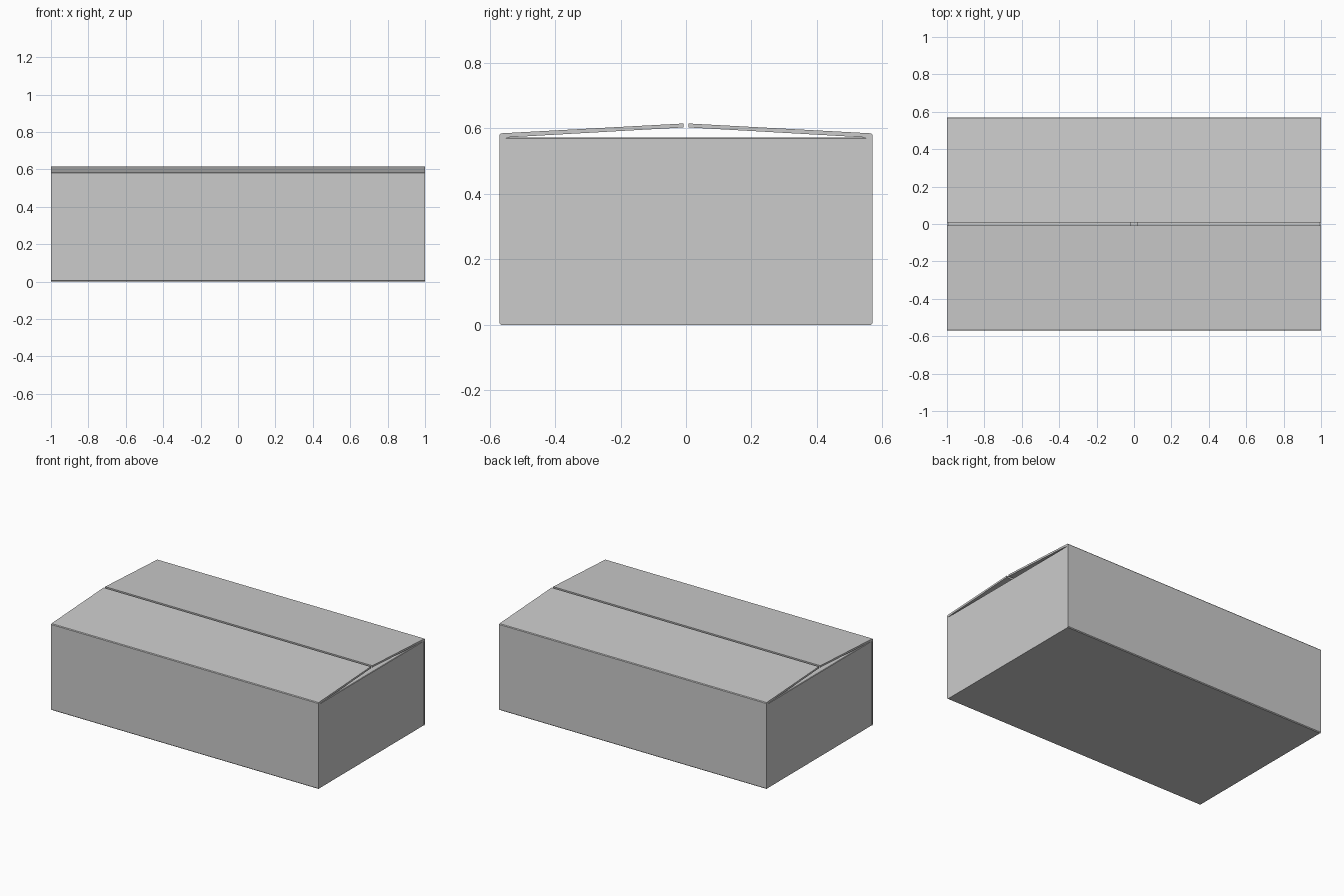
import bpy

if "Cube" in bpy.data.objects:
    bpy.data.objects.remove(bpy.data.objects["Cube"])

T = 0.012  # board thickness


def panel(name, profile, half, to_world):
    """Extrude a closed 2D profile by +-half and place it with to_world(a, b, depth)."""
    n = len(profile)
    verts = [to_world(a, b, d) for d in (-half, half) for a, b in profile]
    faces = [tuple(range(n)), tuple(range(2 * n - 1, n - 1, -1))]
    faces += [(i, i + n, (i + 1) % n + n, (i + 1) % n) for i in range(n)]
    mesh = bpy.data.meshes.new(name)
    mesh.from_pydata(verts, [], faces)
    obj = bpy.data.objects.new(name, mesh)
    bpy.context.collection.objects.link(obj)
    # consistent outward normals
    import bmesh
    bm = bmesh.new()
    bm.from_mesh(mesh)
    bmesh.ops.recalc_face_normals(bm, faces=bm.faces)
    bm.to_mesh(mesh)
    bm.free()
    return obj


# Long wall folding into a slightly raised outer flap
long_profile = [(0.565, 0.0), (0.57, 0.005), (0.57, 0.58), (0.566, 0.585),
                (0.008, 0.615), (0.008, 0.603), (0.54, 0.573),
                (0.558, 0.568), (0.558, 0.0)]

# End wall folding into a flat inner flap
end_profile = [(0.998, 0.002), (0.998, 0.569), (0.995, 0.572), (0.017, 0.572),
               (0.017, 0.572 - T), (0.998 - T, 0.572 - T), (0.998 - T, 0.002)]

for name, s in (("front", -1), ("back", 1)):
    panel(name + "_wall_and_flap", long_profile, 1.0,
          lambda a, b, d: (d, s * a, b))

for name, s in (("left", -1), ("right", 1)):
    panel(name + "_wall_and_inner_flap", end_profile, 0.558,
          lambda a, b, d: (s * a, d, b))

# Bottom board
panel("bottom_board", [(-0.998, 0.0), (0.998, 0.0), (0.998, T), (-0.998, T)], 0.56,
      lambda a, b, d: (a, d, b))
